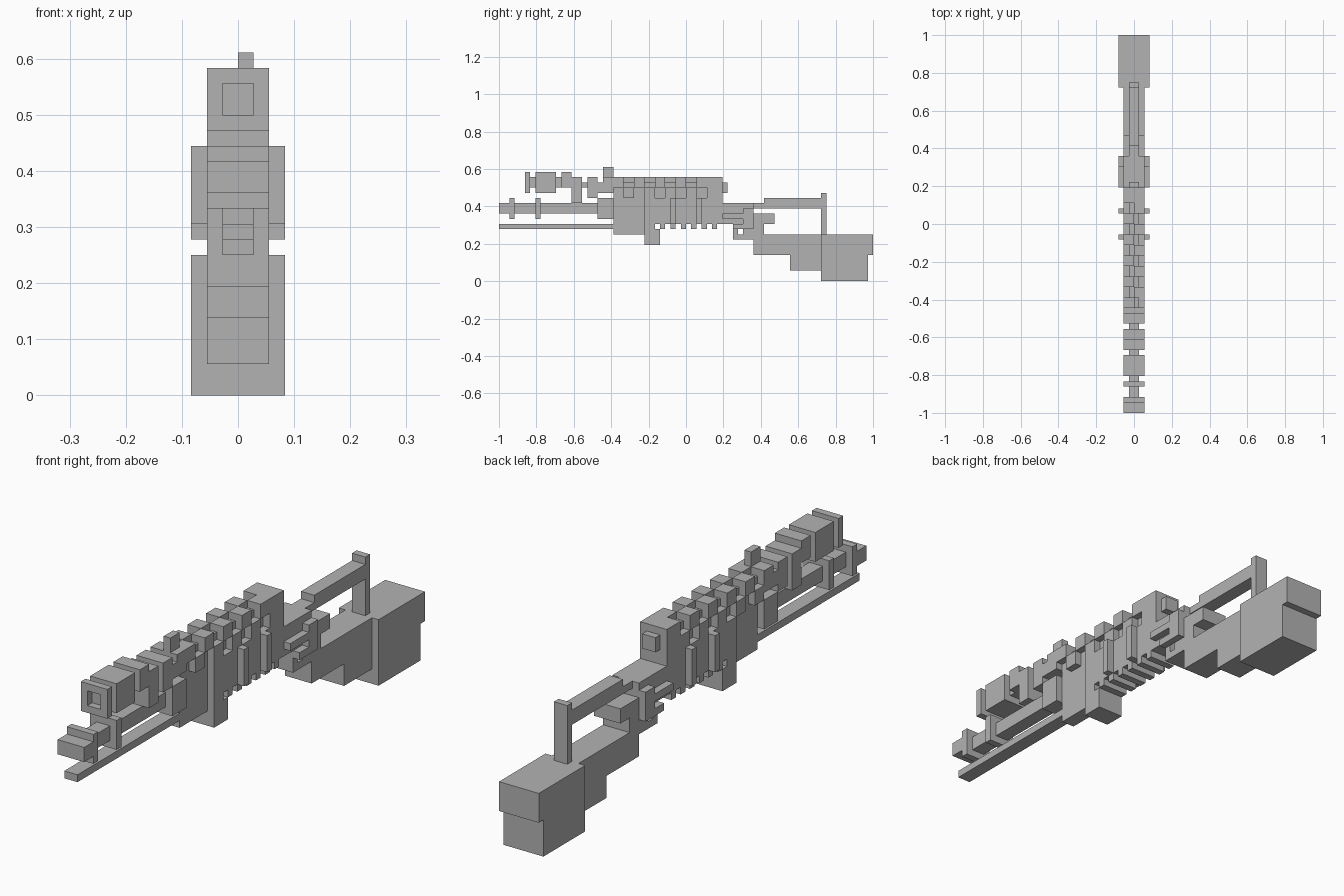
import bpy
import bmesh
from mathutils import Matrix, Vector

cube = bpy.data.objects.get("Cube")
if cube:
    bpy.data.objects.remove(cube, do_unlink=True)

UNIT = 1 / 36  # every dimension is a whole number of blocks

grey = bpy.data.materials.new("plain_grey")
grey.use_nodes = True
grey.diffuse_color = (0.45, 0.45, 0.45, 1)
grey.node_tree.nodes["Principled BSDF"].inputs["Base Color"].default_value = grey.diffuse_color


def make_part(name, *boxes):
    """Build one object from boxes given as (x range, y range, z range) in blocks."""
    bm = bmesh.new()
    for ranges in boxes:
        low = Vector([r[0] for r in ranges]) * UNIT
        high = Vector([r[1] for r in ranges]) * UNIT
        place = Matrix.Translation((low + high) / 2) @ Matrix.Diagonal((*(high - low), 1))
        bmesh.ops.create_cube(bm, size=1, matrix=place)
    mesh = bpy.data.meshes.new(name)
    bm.to_mesh(mesh)
    bm.free()
    mesh.materials.append(grey)
    part = bpy.data.objects.new(name, mesh)
    bpy.context.collection.objects.link(part)
    return part


def block(name, half_width, y_range, z_range):
    """A box centred across the width."""
    return make_part(name, ((-half_width, half_width), y_range, z_range))


def both_sides(inner, outer, y_range, z_range):
    """The same box on the left and on the right."""
    return [((inner, outer), y_range, z_range), ((-outer, -inner), y_range, z_range)]


# Shoulder stock
block("stock_butt_lower", 3, (26, 35), (0, 5))
block("stock_butt_upper", 3, (26, 36), (5, 9))
block("stock_middle", 2, (20, 26), (2, 9))
block("stock_front", 2, (13, 20), (5, 9))
block("stock_neck", 2, (13, 15), (9, 11))
block("stock_shelf", 2, (13, 17), (11, 13))

# Rear top rail and its post
block("rear_post", 1, (26, 27), (9, 17))
block("rear_rail", 1, (15, 26), (14, 16))
block("rear_rail_step", 1, (13, 15), (14, 15))
block("rear_cover", 2, (7, 13), (13, 15))

# Grip behind the body, with raised side brackets
block("grip_core", 2, (7, 13), (11, 13))
block("grip_lower", 2, (11, 13), (8, 11))
block("grip_guard", 2, (9, 11), (8, 9))
block("grip_guard_front", 2, (9, 10), (9, 11))
make_part("grip_brackets",
          *both_sides(2, 3, (11, 13), (10, 14)),
          *both_sides(2, 3, (7, 11), (12, 13)),
          *both_sides(2, 3, (9, 11), (10, 11)))

# Main body, magazine, ribs and bottom teeth
block("body", 2, (-8, 7), (11, 16))
block("body_front", 1, (-14, -8), (9, 16))
block("body_collar", 2, (-17, -14), (12, 16))
block("magazine", 2, (-8, -5), (7, 10))
block("magazine_neck", 2, (-8, -6), (10, 11))
for i, y in enumerate((-3, 2)):
    make_part(f"body_rib_{i + 1}", *both_sides(2, 3, (y, y + 1), (11, 16)))
make_part("bottom_teeth", *[((-2, 2), (y, y + 1), (10, 11)) for y in range(-5, 7, 2)])

# Lower barrel with rings, and the rod beneath it
block("barrel", 1, (-33, -17), (13, 15))
block("barrel_muzzle", 2, (-36, -33), (13, 15))
for i, y in enumerate((-34, -29)):
    block(f"barrel_ring_{i + 1}", 2, (y, y + 1), (12, 16))
block("lower_rod", 1, (-36, -14), (10, 11))

# Upper receiver with staggered blocks on either side
block("upper_core", 1, (-14, 4), (16, 19))
block("upper_rear", 2, (4, 7), (16, 20))
block("rear_nub", 1, (7, 8), (17, 19))
for side, x_range, shift in (("left", (0, 2), 0), ("right", (-2, 0), 2)):
    starts = range(-14, 4, 4)
    top = [(x_range, (max(y + shift, -14), min(y + shift + 2, 4)), (18, 20))
           for y in starts if y + shift < 4]
    low = [(x_range, (max(y - shift + 2, -14), min(y - shift + 4, 4)), (16, 18))
           for y in starts]
    make_part(f"upper_blocks_{side}", *top)
    make_part(f"side_blocks_{side}", *low)

# Front sight
make_part("front_sight", ((0, 1), (-16, -14), (20, 22)))
block("sight_base", 2, (-16, -14), (17, 20))

# Upper barrel sections, front to back
block("upper_barrel", 1, (-30, -14), (18, 19))
block("upper_barrel_sleeve", 1, (-30, -24), (18, 20))
block("upper_muzzle", 2, (-29, -25), (17, 21))
block("upper_clamp", 2, (-24, -22), (18, 21))
block("upper_clamp_leg", 2, (-22, -20), (15, 20))
block("upper_collar", 2, (-19, -17), (16, 20))
block("upper_collar_link", 2, (-17, -16), (17, 19))

# Square frame at the upper muzzle
make_part("muzzle_frame",
          ((-2, 2), (-31, -30), (17, 18)),
          ((-2, 2), (-31, -30), (20, 21)),
          *both_sides(1, 2, (-31, -30), (18, 20)))
